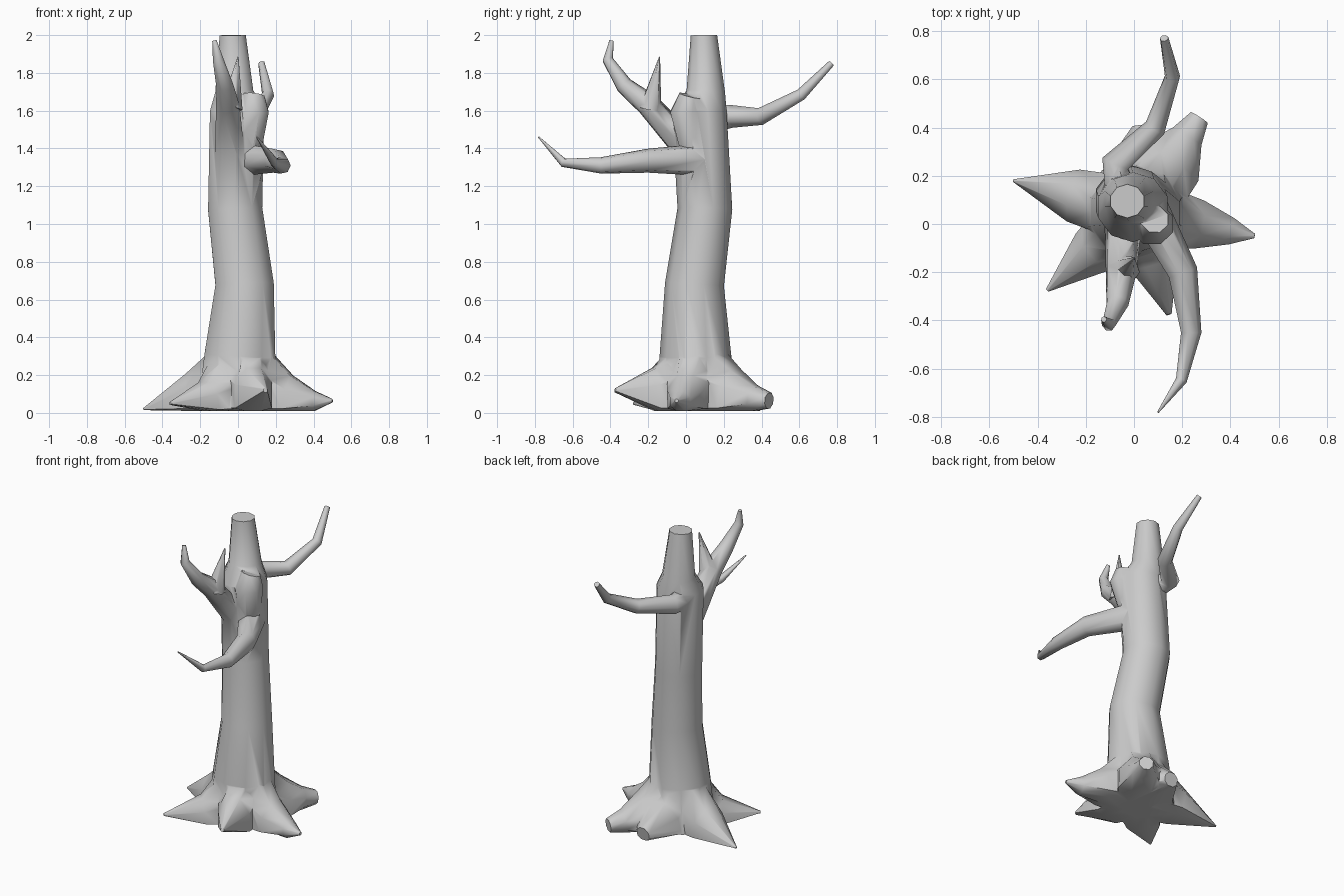
import bpy, bmesh
from math import cos, sin, pi
from mathutils import Vector

if "Cube" in bpy.data.objects:
    bpy.data.objects.remove(bpy.data.objects["Cube"])

UP = Vector((0, 0, 1))
FLOOR = 0.01


def loft(name, sections, side, sides=8):
    """Skin elliptical sections (centre, half width, half height) along their path."""
    bm = bmesh.new()
    loops = []
    last = len(sections) - 1
    for i, (p, w, h) in enumerate(sections):
        t = (sections[min(i + 1, last)][0] - sections[max(i - 1, 0)][0]).normalized()
        u = (side - t * side.dot(t)).normalized()
        v = u.cross(t)
        angles = [2 * pi * (k + 0.5) / sides for k in range(sides)]
        loops.append([bm.verts.new(p + u * w * cos(a) + v * h * sin(a)) for a in angles])
    for a, b in zip(loops, loops[1:]):
        for i in range(sides):
            j = (i + 1) % sides
            bm.faces.new((a[i], a[j], b[j], b[i]))
    bm.faces.new(loops[0][::-1])
    bm.faces.new(loops[-1])
    bmesh.ops.recalc_face_normals(bm, faces=bm.faces)
    mesh = bpy.data.meshes.new(name)
    bm.to_mesh(mesh)
    bm.free()
    ob = bpy.data.objects.new(name, mesh)
    bpy.context.collection.objects.link(ob)
    return ob


def branch(name, r0, r1, *path):
    """Limb along a path, tapering evenly from r0 to r1."""
    pts = [Vector(p) for p in path]
    side = (pts[-1] - pts[0]).cross(UP).normalized()
    radii = [r0 + (r1 - r0) * i / (len(pts) - 1) for i in range(len(pts))]
    return loft(name, [(p, r, r) for p, r in zip(pts, radii)], side, 7)


def root(name, tip, tip_r, knee_top, knee_w=0.11, toe_r=0):
    """Flat-bottomed root from the trunk core over a halfway knee to its tip."""
    tip = Vector(tip)
    core = Vector((0.02, 0.05, 0.14))
    flat = Vector((tip.x - core.x, tip.y - core.y, 0))
    knee = core + flat / 2
    knee.z = knee_top * 0.35
    sections = [(core, 0.15, 0.3), (knee, knee_w, knee_top * 0.65)]
    if toe_r:
        toe = core + flat * 0.8
        toe.z = toe_r
        sections.append((toe, toe_r, toe_r))
    sections.append((tip, tip_r, tip_r))
    ob = loft(name, sections, flat.cross(UP).normalized())
    for v in ob.data.vertices:
        v.co.z = max(v.co.z, FLOOR)
    return ob


# Trunk: height, centre x, centre y, radius
trunk_rings = [(0.025, 0, .05, .215), (.3, .01, .05, .19), (.68, .035, .045, .156), (1.08, -.015, .1, .145),
               (1.6, -.005, .07, .145), (1.7, -.02, .105, .102), (2, -.028, .095, .07)]
trunk = loft("tree_trunk", [(Vector((x, y, z)), r * 1.04, r) for z, x, y, r in trunk_rings],
             Vector((1, 0, 0)), 10)
# level the bottom and the broken top
for v in trunk.data.vertices:
    if v.index < 10:
        v.co.z = trunk_rings[0][0]
    elif v.index >= 60:
        v.co.z = min(v.co.z, 2)

parts = [
    # Roots
    root("left_root", (-.5, .18, .02), .006, .22, .12),
    root("front_left_root", (-.36, -.275, .05), .008, .17),
    root("front_root", (.145, -.375, .12), .012, .25),
    root("right_root", (.5, -.05, .065), .01, .21, .11, .06),
    root("back_root", (.27, .44, .065), .045, .24, .15, .075),
    # Web of bark between the back and left roots
    root("back_web", (.04, .4, .05), .05, .24, .16),
    # Branches
    branch("front_branch", .085, .004, (.06, .06, 1.34), (.2, -.2, 1.335), (.235, -.45, 1.31),
           (.195, -.65, 1.325), (.1, -.78, 1.46)),
    branch("back_branch", .076, .018, (-.04, .1, 1.55), (-.075, .25, 1.57), (.09, .4, 1.57),
           (.16, .61, 1.685), (.125, .77, 1.85)),
    branch("upper_limb", .082, .012, (-.045, .04, 1.36), (-.055, -.2, 1.63), (-.07, -.33, 1.735),
           (-.105, -.415, 1.87), (-.125, -.395, 1.97)),
    branch("limb_spike", .06, .003, (-.035, -.19, 1.61), (0, -.14, 1.885)),
    # Rounded shoulder below the broken top
    loft("shoulder", [(Vector((.05, .05, 1.3)), .06, .06), (Vector((.075, .0, 1.6)), .095, .09),
                      (Vector((.085, .02, 1.68)), .06, .06)], Vector((1, 0, 0))),
]

# Merge everything into one continuous skin
bpy.context.view_layer.objects.active = trunk
trunk.select_set(True)
for p in parts:
    m = trunk.modifiers.new(p.name, 'BOOLEAN')
    m.operation = 'UNION'
    m.solver = 'EXACT'
    m.object = p
    bpy.ops.object.modifier_apply(modifier=m.name)
    bpy.data.objects.remove(p)
bpy.ops.object.shade_smooth_by_angle(angle=pi / 3)
